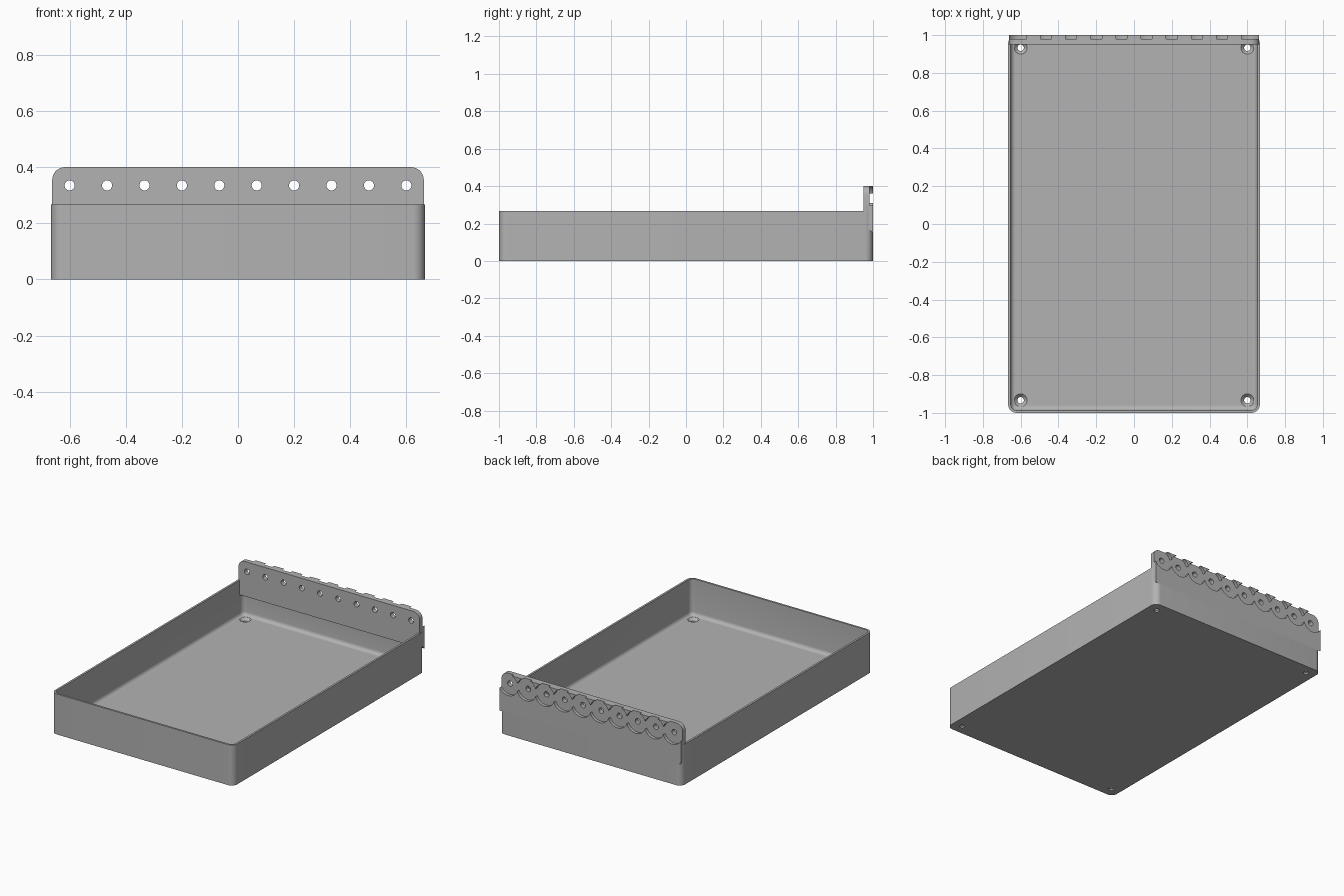
import bpy, bmesh, math
from mathutils import Matrix

if "Cube" in bpy.data.objects:
    bpy.data.objects.remove(bpy.data.objects["Cube"])

grey = bpy.data.materials.new("plain grey")
grey.use_nodes = True
colour = (0.45, 0.45, 0.45, 1)
grey.diffuse_color = colour
grey.node_tree.nodes["Principled BSDF"].inputs["Base Color"].default_value = colour

HX, HY, HEIGHT = 0.666, 0.9995, 0.267
WALL, FLOOR, CORNER, FILLET = 0.0133, 0.027, 0.042, 0.024
HOLE_Z = 0.335


def finish(bm, name):
    bmesh.ops.recalc_face_normals(bm, faces=bm.faces)
    mesh = bpy.data.meshes.new(name)
    bm.to_mesh(mesh)
    bm.free()
    mesh.materials.append(grey)
    obj = bpy.data.objects.new(name, mesh)
    bpy.context.collection.objects.link(obj)
    return obj


def rounded_loop(hx, hy, r, z, steps=8):
    """Rounded rectangle at height z."""
    pts = []
    for q, (sx, sy) in enumerate([(1, 1), (-1, 1), (-1, -1), (1, -1)]):
        for i in range(steps + 1):
            a = (q + i / steps) * math.pi / 2
            pts.append((sx * (hx - r) + r * math.cos(a),
                        sy * (hy - r) + r * math.sin(a), z))
    return pts


def loft(name, loops):
    """Skin a stack of matching loops and cap both ends."""
    bm = bmesh.new()
    rings = [[bm.verts.new(p) for p in loop] for loop in loops]
    n = len(rings[0])
    for a, b in zip(rings, rings[1:]):
        for i in range(n):
            j = (i + 1) % n
            bm.faces.new((a[i], a[j], b[j], b[i]))
    bm.faces.new(rings[0])
    bm.faces.new(rings[-1])
    return finish(bm, name)


def lathe(name, profile, matrix, steps=40):
    """Solid of revolution from (radius, height) pairs."""
    obj = loft(name, [[(r * math.cos(2 * math.pi * i / steps),
                        r * math.sin(2 * math.pi * i / steps), z)
                       for i in range(steps)] for r, z in profile])
    obj.data.transform(matrix)
    return obj


def combine(target, other, operation="DIFFERENCE"):
    other.hide_render = True
    mod = target.modifiers.new("cut", "BOOLEAN")
    mod.operation, mod.solver, mod.object = operation, "EXACT", other
    bpy.context.view_layer.objects.active = target
    bpy.ops.object.modifier_apply(modifier=mod.name)
    bpy.data.objects.remove(other)


# Tray shell
tray = loft("tray", [rounded_loop(HX, HY, CORNER, z) for z in (0, HEIGHT)])

# Hanging plate: side profile swept across, with rounded top corners
half = 0.662
side = [(0.95, 0.4), (1, 0.4), (1, 0.148), (0.978, 0.17), (0.95, 0.17)]
plate = loft("plate", [[(x, y, z) for y, z in side] for x in (-half, half)])
bm = bmesh.new()
bm.from_mesh(plate.data)
ends = [e for e in bm.edges if all(v.co.z > 0.39 for v in e.verts)
        and abs(e.verts[0].co.x - e.verts[1].co.x) < 0.01]
bmesh.ops.bevel(bm, geom=ends, offset=0.045, segments=8, profile=0.5, affect="EDGES")
bm.to_mesh(plate.data)
bm.free()

# Hollow with a filleted floor edge
loops = []
for i in range(6):
    a = i / 5 * math.pi / 2
    inset = WALL + FILLET * (1 - math.sin(a))
    loops.append(rounded_loop(HX - inset, HY - inset, max(CORNER - inset, 0.006),
                              FLOOR + FILLET * (1 - math.cos(a))))
inner = CORNER - WALL
loops.append(rounded_loop(HX - WALL, HY - WALL, inner, 0.3))
combine(tray, loft("hollow", loops))
combine(tray, plate, "UNION")

# Scalloped recesses and screw holes along the plate
turn = Matrix.Rotation(-math.pi / 2, 4, "X")
for i in range(10):
    x = (i - 4.5) * 0.1333
    place = Matrix.Translation((x, 0, HOLE_Z)) @ turn
    combine(tray, lathe("recess", [(0.0715, 0.98), (0.0715, 1.02)], place, 48))
    combine(tray, lathe("hole", [(0.018, 0.9), (0.018, 1.05)], place, 24))

# Countersunk holes in the floor corners
for sx in (-1, 1):
    for sy in (-1, 1):
        place = Matrix.Translation((sx * 0.6, sy * 0.933, 0))
        combine(tray, lathe("floor_hole", [(0.017, -0.02), (0.017, 0.01),
                                           (0.034, FLOOR), (0.034, 0.06)], place, 32))

bpy.ops.object.select_all(action="DESELECT")
tray.select_set(True)
bpy.context.view_layer.objects.active = tray
bpy.ops.object.shade_smooth_by_angle(angle=math.radians(30))
